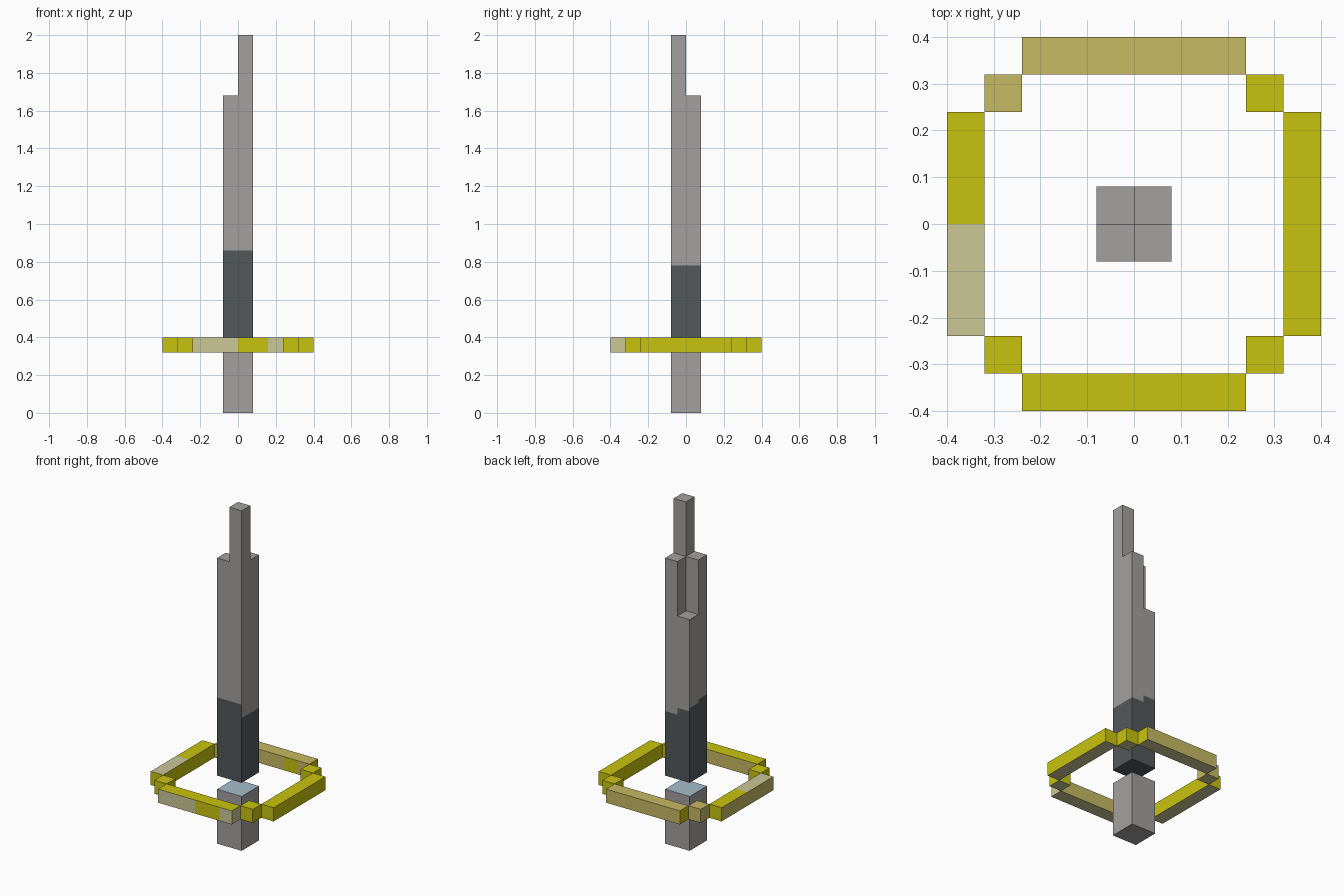
import bpy, bmesh
from mathutils import Vector

if "Cube" in bpy.data.objects:
    bpy.data.objects.remove(bpy.data.objects["Cube"])

U = 0.08  # block size


def linear(c):
    c /= 255
    return c / 12.92 if c <= 0.04045 else ((c + 0.055) / 1.055) ** 2.4


COLOURS = {
    "grey": (163, 161, 159),
    "dark_grey": (84, 88, 90),
    "pale_blue": (166, 190, 202),
    "yellow": (201, 195, 14),
    "ochre": (198, 186, 98),
    "pale_yellow": (203, 200, 150),
}
NAMES = list(COLOURS)
MATS = []
for name, rgb in COLOURS.items():
    m = bpy.data.materials.new(name)
    m.diffuse_color = (*[linear(c) for c in rgb], 1)
    m.use_nodes = True
    m.node_tree.nodes["Principled BSDF"].inputs["Base Color"].default_value = m.diffuse_color
    MATS.append(m)


def finish(name, bm, rule):
    """Colour every face by rule(normal, centre) and make the object."""
    bm.normal_update()
    for f in bm.faces:
        f.material_index = NAMES.index(rule(f.normal, f.calc_center_median()))
    me = bpy.data.meshes.new(name)
    bm.to_mesh(me)
    bm.free()
    for m in MATS:
        me.materials.append(m)
    bpy.context.collection.objects.link(bpy.data.objects.new(name, me))


def box(name, lo, hi, rule, cuts=()):
    """Box between two corners, with extra edge loops at (axis, position)."""
    lo, hi = Vector(lo), Vector(hi)
    bm = bmesh.new()
    bmesh.ops.create_cube(bm, size=1)
    for v in bm.verts:
        v.co = (lo + hi) / 2 + v.co * (hi - lo)
    for axis, pos in cuts:
        point, normal = Vector(), Vector()
        point[axis], normal[axis] = pos, 1
        bmesh.ops.bisect_plane(bm, geom=bm.verts[:] + bm.edges[:] + bm.faces[:],
                               plane_co=point, plane_no=normal)
    finish(name, bm, rule)


# Lower post, with a pale cap
box("lower_post", (-U, -U, 0), (U, U, 0.32),
    lambda n, c: "pale_blue" if n.z > 0.5 else "grey")

# Upper post: four quarters of different height, joined as one shell
TOPS = {(0, 0): 1.68, (1, 0): 2.0, (0, 1): 1.36, (1, 1): 1.68}
LEVELS = [0.40, 0.78, 0.82, 0.84, 0.86, 1.36, 1.68, 2.0]


def post_rule(n, c):
    if n.z < -0.5:
        return "dark_grey"
    if n.y < -0.5:
        edge = 0.86
    elif n.x > 0.5:
        edge = 0.78
    elif n.y > 0.5:
        edge = 0.78 if c.x > 0 else 0.82
    else:
        edge = 0.84 if c.y > 0 else 0.86
    return "dark_grey" if c.z < edge else "grey"


bm = bmesh.new()


def quad(points):
    bm.faces.new([bm.verts.new(p) for p in points])


for (i, j), top in TOPS.items():
    x0, y0 = (i - 1) * U, (j - 1) * U
    ring = [(x0, y0), (x0 + U, y0), (x0 + U, y0 + U), (x0, y0 + U)]
    steps = [(0, -1), (1, 0), (0, 1), (-1, 0)]
    quad([(*p, top) for p in ring])
    quad([(*p, LEVELS[0]) for p in reversed(ring)])
    for k, (di, dj) in enumerate(steps):
        a, b = ring[k], ring[(k + 1) % 4]
        neighbour = TOPS.get((i + di, j + dj), 0)
        for z0, z1 in zip(LEVELS, LEVELS[1:]):
            if neighbour < z1 <= top:
                quad([(*a, z0), (*b, z0), (*b, z1), (*a, z1)])
bmesh.ops.remove_doubles(bm, verts=bm.verts[:], dist=1e-4)
finish("upper_post", bm, post_rule)


# Floating ring: four bars and four corner blocks
Z0, Z1 = 0.32, 0.40


def plain(n, c):
    return "pale_yellow" if n.z < -0.5 else "yellow"


def front_rule(n, c):
    if n.y > 0.5:
        return "ochre"
    if n.x > 0.5 or n.y < -0.5 and (c.x < 0 or c.x > 0.16):
        return "pale_yellow"
    return plain(n, c)


def back_rule(n, c):
    if n.z > 0.5 or n.y > 0.5:
        return "ochre"
    if n.y < -0.5:
        return "yellow" if 0.08 < c.x < 0.16 else "ochre"
    return plain(n, c)


def left_rule(n, c):
    if n.x < -0.5:
        return "ochre"
    if n.z > 0.5 and c.y < 0:
        return "pale_yellow"
    return plain(n, c)


def ochre_block(n, c):
    return "pale_yellow" if n.z < -0.5 else "ochre"


box("ring_front", (-0.24, -0.4, Z0), (0.24, -0.32, Z1), front_rule, [(0, 0), (0, 0.16)])
box("ring_back", (-0.24, 0.32, Z0), (0.24, 0.4, Z1), back_rule, [(0, 0.08), (0, 0.16)])
box("ring_left", (-0.4, -0.24, Z0), (-0.32, 0.24, Z1), left_rule, [(1, 0)])
box("ring_right", (0.32, -0.24, Z0), (0.4, 0.24, Z1), plain)
for sx, side in ((-1, "left"), (1, "right")):
    for sy, end in ((-1, "front"), (1, "back")):
        cx, cy = sx * 0.28, sy * 0.28
        box(f"ring_corner_{end}_{side}", (cx - 0.04, cy - 0.04, Z0),
            (cx + 0.04, cy + 0.04, Z1),
            ochre_block if (sx, sy) == (-1, 1) else plain)
